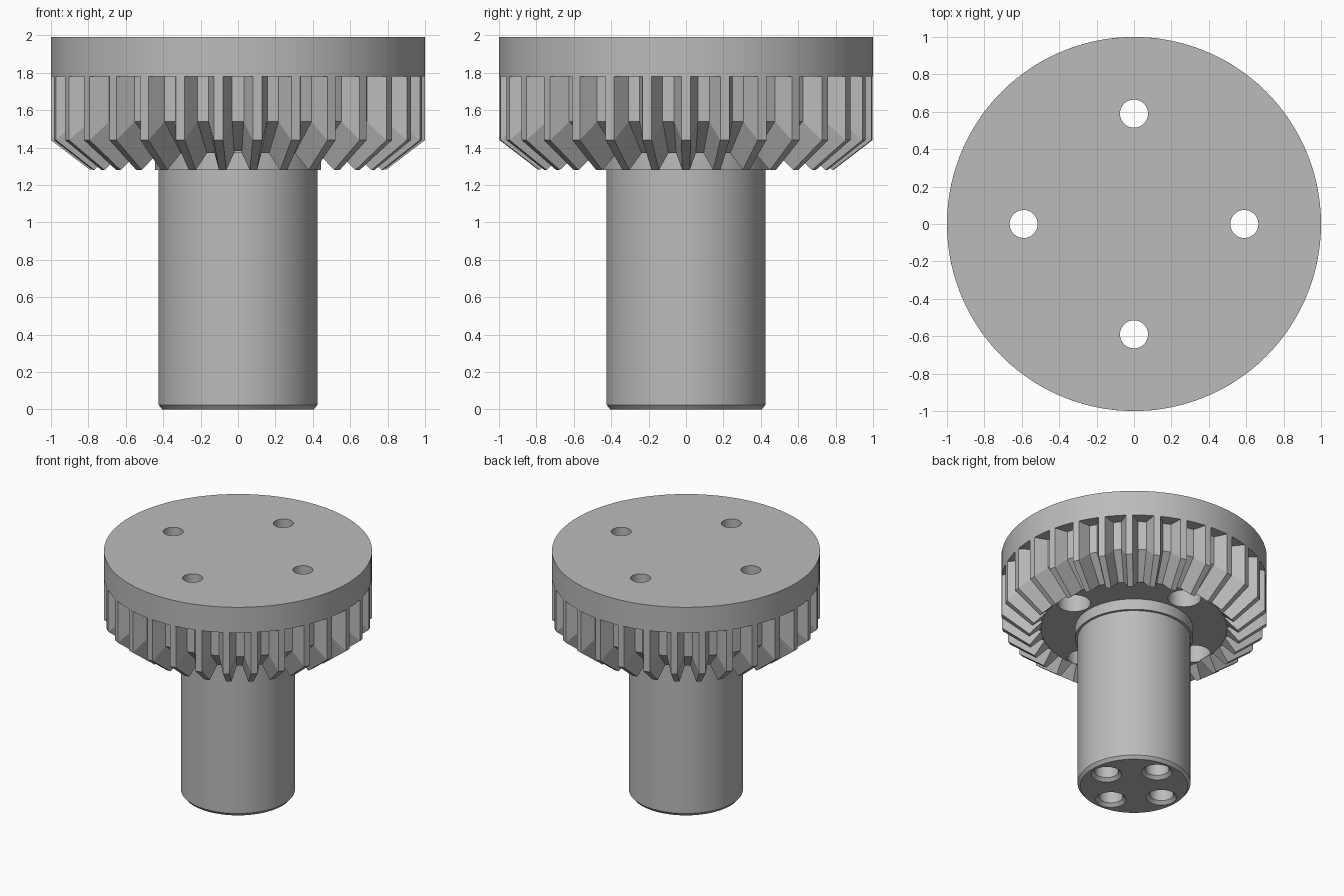
import bpy, bmesh, math
from mathutils import Matrix, Vector

cube = bpy.data.objects.get("Cube")
if cube:
    bpy.data.objects.remove(cube, do_unlink=True)

steel = bpy.data.materials.new("grey steel")
steel.use_nodes = True
COLOUR = (0.5, 0.5, 0.5, 1)
steel.diffuse_color = COLOUR
steel.node_tree.nodes["Principled BSDF"].inputs["Base Color"].default_value = COLOUR


def make_object(name, bm):
    bmesh.ops.recalc_face_normals(bm, faces=bm.faces)
    mesh = bpy.data.meshes.new(name)
    bm.to_mesh(mesh)
    bm.free()
    mesh.materials.append(steel)
    obj = bpy.data.objects.new(name, mesh)
    bpy.context.collection.objects.link(obj)
    return obj


def add_lathe(bm, profile, sides, x=0, y=0):
    """Turn a closed (radius, z) profile that starts and ends on the axis."""
    rings = []
    for r, z in profile:
        count = sides if r > 0 else 1
        turn = 2 * math.pi / count
        rings.append([bm.verts.new((x + r * math.cos(i * turn), y + r * math.sin(i * turn), z))
                      for i in range(count)])
    for a, b in zip(rings, rings[1:]):
        for i in range(sides):
            j = (i + 1) % sides
            if len(a) == 1:
                bm.faces.new((a[0], b[j], b[i]))
            elif len(b) == 1:
                bm.faces.new((a[i], a[j], b[0]))
            else:
                bm.faces.new((a[i], a[j], b[j], b[i]))


def lathe(name, profile, sides=120):
    bm = bmesh.new()
    add_lathe(bm, profile, sides)
    return make_object(name, bm)


def select_only(obj):
    bpy.ops.object.select_all(action="DESELECT")
    obj.select_set(True)
    bpy.context.view_layer.objects.active = obj


def drill_four(obj, profile, distance):
    """Cut four equal holes on the x and y axes."""
    bm = bmesh.new()
    for dx, dy in ((1, 0), (0, 1), (-1, 0), (0, -1)):
        add_lathe(bm, profile, 40, dx * distance, dy * distance)
    cutter = make_object("hole_cutter", bm)
    cutter.hide_render = True
    mod = obj.modifiers.new("holes", "BOOLEAN")
    mod.operation = "DIFFERENCE"
    mod.solver = "EXACT"
    mod.object = cutter
    select_only(obj)
    bpy.ops.object.modifier_apply(modifier=mod.name)
    bpy.data.objects.remove(cutter, do_unlink=True)


# Shaft with a chamfered end and four countersunk blind holes
shaft = lathe("shaft", [(0, 0), (0.405, 0), (0.425, 0.025), (0.425, 1.3), (0, 1.3)])
drill_four(shaft, [(0, -0.02), (0.135, -0.02), (0.09, 0.025), (0.09, 0.5), (0, 0.5)], 0.27)

# Gear head: collar, flat underside, root cone, root wall and rim
head = lathe("gear_head", [(0, 1.28), (0.445, 1.28), (0.445, 1.37), (0.7, 1.37), (0.9, 1.54),
                           (0.9, 1.78), (1, 1.78), (1, 1.99), (0, 1.99)])
drill_four(head, [(0, 1.2), (0.125, 1.2), (0.125, 1.75), (0.075, 1.75), (0.075, 2.1), (0, 2.1)], 0.59)

# Teeth: a trapezoid section carried down the wall and along the cone
TEETH = 30
SECTIONS = [  # root radius, root z, root half width, tip radius, tip z, tip half width
    (0.89, 1.78, 0.066, 1.0, 1.78, 0.025),
    (0.89, 1.545, 0.066, 1.0, 1.44, 0.025),
    (0.695, 1.375, 0.054, 0.79, 1.28, 0.02),
]
bm = bmesh.new()
for k in range(TEETH):
    turn = Matrix.Rotation(2 * math.pi * k / TEETH, 3, "Z")
    loops = []
    for rr, rz, rw, tr, tz, tw in SECTIONS:
        corners = ((rr, -rw, rz), (tr, -tw, tz), (tr, tw, tz), (rr, rw, rz))
        loops.append([bm.verts.new(turn @ Vector(c)) for c in corners])
    for a, b in zip(loops, loops[1:]):
        for i in range(4):
            j = (i + 1) % 4
            bm.faces.new((a[i], a[j], b[j], b[i]))
    bm.faces.new(loops[0])
    bm.faces.new(loops[-1])
make_object("gear_teeth", bm)

# Smooth round surfaces, crisp edges
for obj in (shaft, head):
    select_only(obj)
    bpy.ops.object.shade_smooth_by_angle(angle=math.radians(25))
